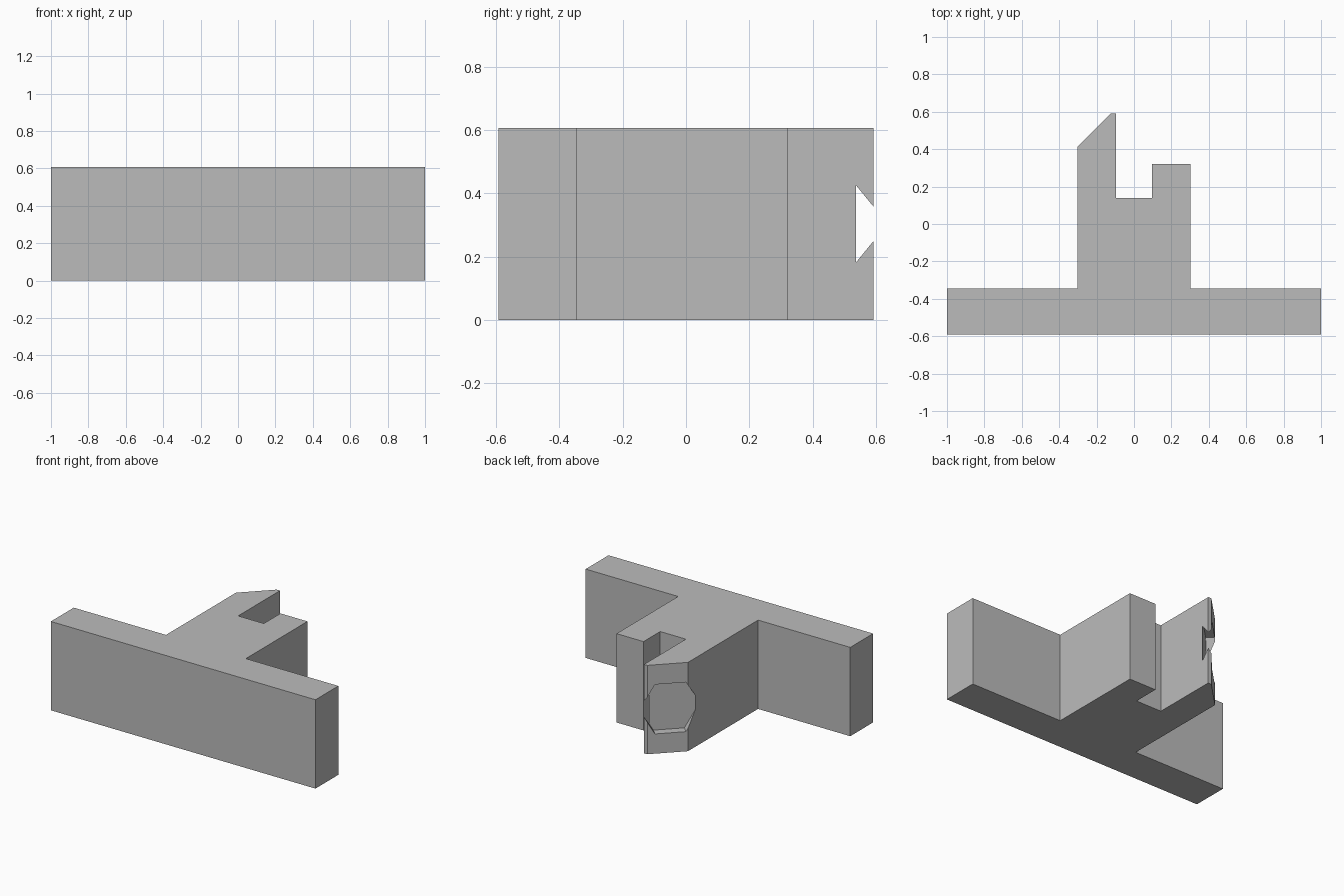
import bpy, bmesh
from mathutils import Vector, Matrix

if "Cube" in bpy.data.objects:
    bpy.data.objects.remove(bpy.data.objects["Cube"], do_unlink=True)

HEIGHT = 0.607
MID = HEIGHT / 2

grey = bpy.data.materials.new("plain_grey")
grey.use_nodes = True
grey.diffuse_color = (0.5, 0.5, 0.5, 1)
grey.node_tree.nodes["Principled BSDF"].inputs["Base Color"].default_value = (0.5, 0.5, 0.5, 1)


def make_object(name, bm):
    bmesh.ops.recalc_face_normals(bm, faces=bm.faces)
    mesh = bpy.data.meshes.new(name)
    bm.to_mesh(mesh)
    bm.free()
    mesh.materials.append(grey)
    obj = bpy.data.objects.new(name, mesh)
    bpy.context.collection.objects.link(obj)
    return obj


def extrude_outline(name, outline, height):
    bm = bmesh.new()
    face = bm.faces.new([bm.verts.new((x, y, 0)) for x, y in outline])
    top = bmesh.ops.extrude_face_region(bm, geom=[face])["geom"]
    bmesh.ops.translate(bm, vec=(0, 0, height),
                        verts=[v for v in top if isinstance(v, bmesh.types.BMVert)])
    return make_object(name, bm)


def cut(target, start, end, radius, sides):
    """Drill a round or polygonal hole from start to end."""
    start, end = Vector(start), Vector(end)
    along = (end - start).normalized()
    across = Vector((0, 0, 1)).cross(along)
    # a corner of the cutter points sideways, so hexagon flats lie level
    frame = Matrix((across, along.cross(across), along)).transposed().to_4x4()
    bm = bmesh.new()
    bmesh.ops.create_cone(bm, cap_ends=True, segments=sides, radius1=radius, radius2=radius,
                          depth=(end - start).length)
    corner = max(bm.verts, key=lambda v: abs(v.co.x))
    if abs(corner.co.x) < radius * 0.99:
        bmesh.ops.rotate(bm, verts=bm.verts, matrix=Matrix.Rotation(1.5707963, 3, "Z"))
    bm.transform(Matrix.Translation((start + end) / 2) @ frame)
    cutter = make_object("hole_cutter", bm)
    cutter.hide_render = True
    mod = target.modifiers.new("hole", "BOOLEAN")
    mod.operation, mod.solver, mod.object = "DIFFERENCE", "EXACT", cutter
    bpy.context.view_layer.objects.active = target
    bpy.ops.object.modifier_apply(modifier=mod.name)
    bpy.data.objects.remove(cutter, do_unlink=True)


# Flange with a forked stem, one prong longer and chamfered
outline = [(-1, -0.592), (1, -0.592), (1, -0.345), (0.301, -0.345), (0.301, 0.32),
           (0.097, 0.32), (0.097, 0.14), (-0.097, 0.14), (-0.097, 0.592), (-0.122, 0.592),
           (-0.303, 0.411), (-0.303, -0.345), (-1, -0.345)]
bracket = extrude_outline("mounting_bracket", outline, HEIGHT)

# Counterbored mounting holes in the flange
for side in (-1, 1):
    x = side * 0.758
    cut(bracket, (x, -0.7, MID), (x, -0.2, MID), 0.093, 64)
    cut(bracket, (x, -0.467, MID), (x, -0.2, MID), 0.155, 64)

# Angled screw hole and hexagonal nut recess in the chamfered prong
floor = Vector((-0.185, 0.449, MID))
outward = Vector((-1, 1, 0)).normalized()
cut(bracket, floor - outward * 0.22, floor + outward * 0.3, 0.09, 64)
cut(bracket, floor, floor + outward * 0.3, 0.195, 6)

bpy.ops.object.select_all(action="DESELECT")
bracket.select_set(True)
bpy.context.view_layer.objects.active = bracket
bpy.ops.object.shade_smooth_by_angle()
